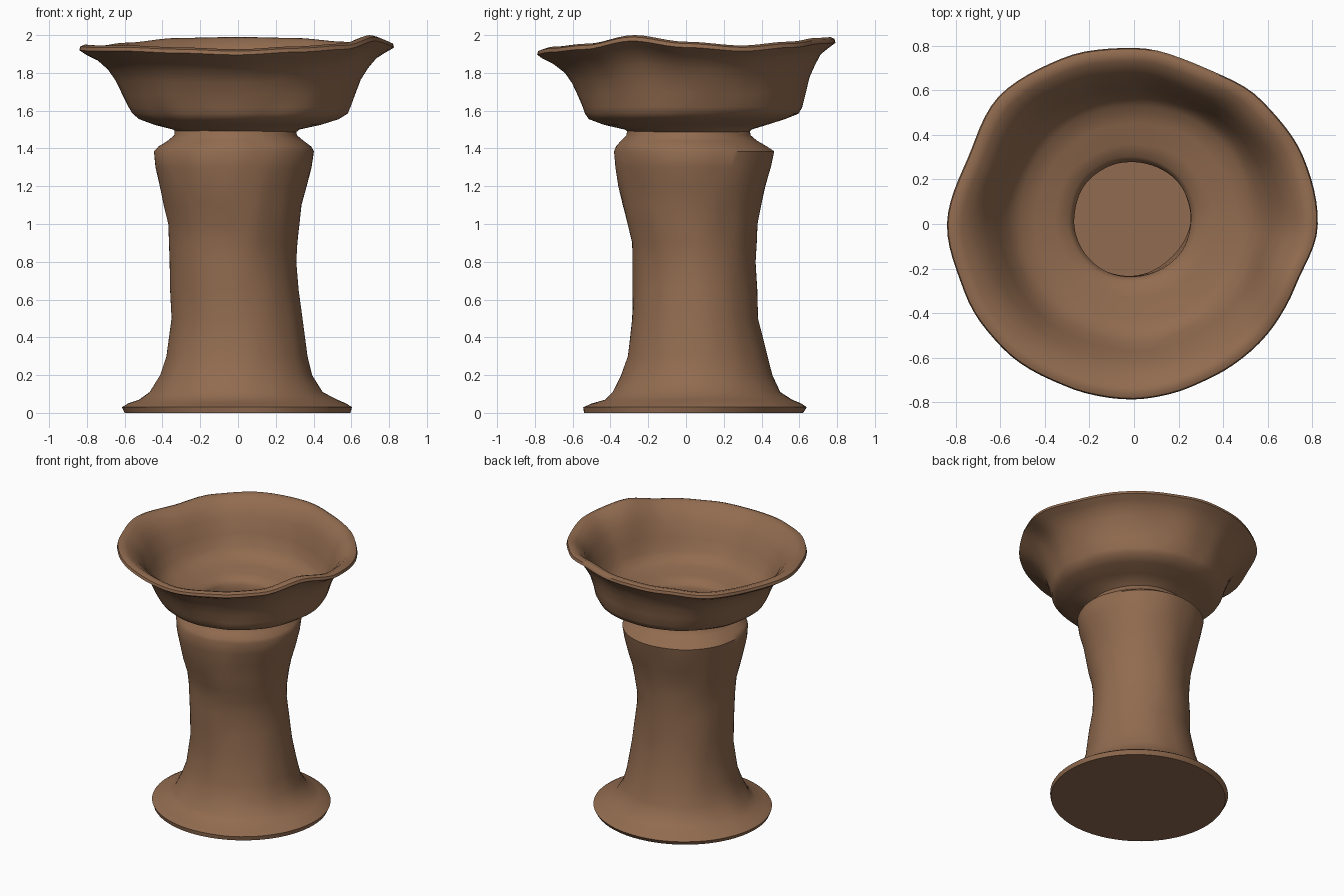
import bpy, math
from mathutils import Vector, noise

SEG = 96

clay = bpy.data.materials.new("brown_clay")
clay.diffuse_color = (0.285, 0.148, 0.079, 1)

# rim outline radius and crest height, every 22.5 degrees from +x
RIM_R = [.83, .82, .80, .77, .79, .81, .835, .80, .84, .82, .81, .79, .79, .775, .78, .78]
RIM_Z = [1.965, 1.945, 1.965, 1.985, 1.99, 1.985, 1.96, 1.945,
         1.95, 1.945, 1.945, 1.935, 1.925, 1.94, 1.955, 2.0]


def around(table, a):
    """Smooth periodic lookup by angle."""
    t = a / (2 * math.pi) * len(table)
    i = int(t)
    f = t - i
    f = f * f * (3 - 2 * f)
    n = len(table)
    return table[i % n] * (1 - f) + table[(i + 1) % n] * f


def rough(p, amount):
    """Hand-formed unevenness of the clay."""
    return amount * (noise.noise(p * 3.0) + 0.5 * noise.noise(p * 7.0))


def loft(name, rows, amount, rim=False, caps=False):
    """Rings from rows (z, x_min, x_max, y_min, y_max)."""
    verts, faces = [], []
    for z, x0, x1, y0, y1 in rows:
        cx, cy, rx, ry = (x0 + x1) / 2, (y0 + y1) / 2, (x1 - x0) / 2, (y1 - y0) / 2
        w = min(max((z - 1.6) / 0.33, 0), 1) if rim else 0
        for k in range(SEG):
            a = 2 * math.pi * k / SEG
            c, s = math.cos(a), math.sin(a)
            ideal = 1 / math.hypot(c / .835, s / .79)
            f = 1 + w * (around(RIM_R, a) / ideal - 1)
            p = Vector((cx + rx * c * f, cy + ry * s * f, z + w * (around(RIM_Z, a) - 1.955)))
            d = rough(p, amount) * (1 - 0.7 * w) * min(1, z / 0.1)
            p.x += d * c
            p.y += d * s
            verts.append(p)
    for r in range(len(rows) - 1):
        for k in range(SEG):
            k2 = (k + 1) % SEG
            faces.append((r * SEG + k, r * SEG + k2, (r + 1) * SEG + k2, (r + 1) * SEG + k))
    if caps:
        last = (len(rows) - 1) * SEG
        faces.append(tuple(reversed(range(SEG))))
        faces.append(tuple(last + k for k in range(SEG)))
    mesh = bpy.data.meshes.new(name)
    mesh.from_pydata(verts, [], faces)
    mesh.materials.append(clay)
    ob = bpy.data.objects.new(name, mesh)
    bpy.context.collection.objects.link(ob)
    bpy.ops.object.select_all(action='DESELECT')
    ob.select_set(True)
    bpy.context.view_layer.objects.active = ob
    bpy.ops.object.shade_smooth_by_angle(angle=math.radians(50))
    return ob


def disc(z, r, cx=-.01, cy=.02):
    return (z, cx - r, cx + r, cy - r, cy + r)


# hollow pedestal: flared foot, waisted stem, shoulder and neck
stem = [
    (0.0, -.60, .595, -.54, .62),
    (.03, -.615, .605, -.545, .64),
    (.05, -.58, .575, -.50, .61),
    (.07, -.52, .53, -.43, .56),
    (.11, -.46, .455, -.395, .495),
    (.20, -.41, .40, -.35, .455),
    (.30, -.38, .37, -.31, .43),
    (.50, -.36, .335, -.285, .385),
    (.65, -.36, .32, -.28, .375),
    (.80, -.355, .305, -.28, .365),
    (.90, -.36, .31, -.285, .37),
    (1.0, -.37, .325, -.31, .38),
    (1.1, -.395, .34, -.335, .40),
    (1.2, -.415, .365, -.355, .425),
    (1.3, -.435, .39, -.375, .45),
    (1.385, -.447, .40, -.385, .467),
    (1.41, -.425, .385, -.375, .43),
    (1.44, -.38, .345, -.35, .38),
    (1.47, -.345, .31, -.32, .345),
    (1.53, -.335, .30, -.31, .335),
]
T = .05
inside = [(z, x0 + T, x1 - T, y0 + T, y1 - T) for z, x0, x1, y0, y1 in reversed(stem[5:16])]
loft("pedestal", stem + [disc(1.53, .275), disc(1.44, .275)] + inside
     + [(.06, -.33, .32, -.27, .37)], .012, caps=True)

# flared bowl with wavy lip and a round opening into the stem
bowl = [
    disc(1.46, .265),
    disc(1.47, .30),
    (1.50, -.35, .32, -.33, .35),
    (1.525, -.45, .43, -.44, .43),
    (1.555, -.53, .53, -.515, .52),
    (1.585, -.565, .58, -.535, .595),
    (1.62, -.585, .595, -.545, .615),
    (1.69, -.615, .62, -.57, .635),
    (1.76, -.645, .65, -.60, .655),
    (1.82, -.685, .69, -.64, .685),
    (1.87, -.74, .735, -.70, .715),
    (1.90, -.80, .785, -.755, .755),
    (1.925, -.835, .83, -.79, .79),
    (1.945, -.83, .825, -.785, .785),
    (1.955, -.805, .80, -.76, .765),
    (1.945, -.77, .765, -.73, .73),
    (1.90, -.71, .71, -.67, .68),
    (1.84, -.665, .665, -.62, .645),
    (1.74, -.61, .615, -.57, .61),
    (1.66, -.57, .575, -.53, .575),
    (1.61, -.52, .53, -.49, .53),
    (1.585, -.45, .46, -.43, .45),
    (1.57, -.36, .35, -.33, .36),
    disc(1.55, .285),
    disc(1.52, .262),
    disc(1.46, .265),
]
loft("bowl", bowl, .014, rim=True)
